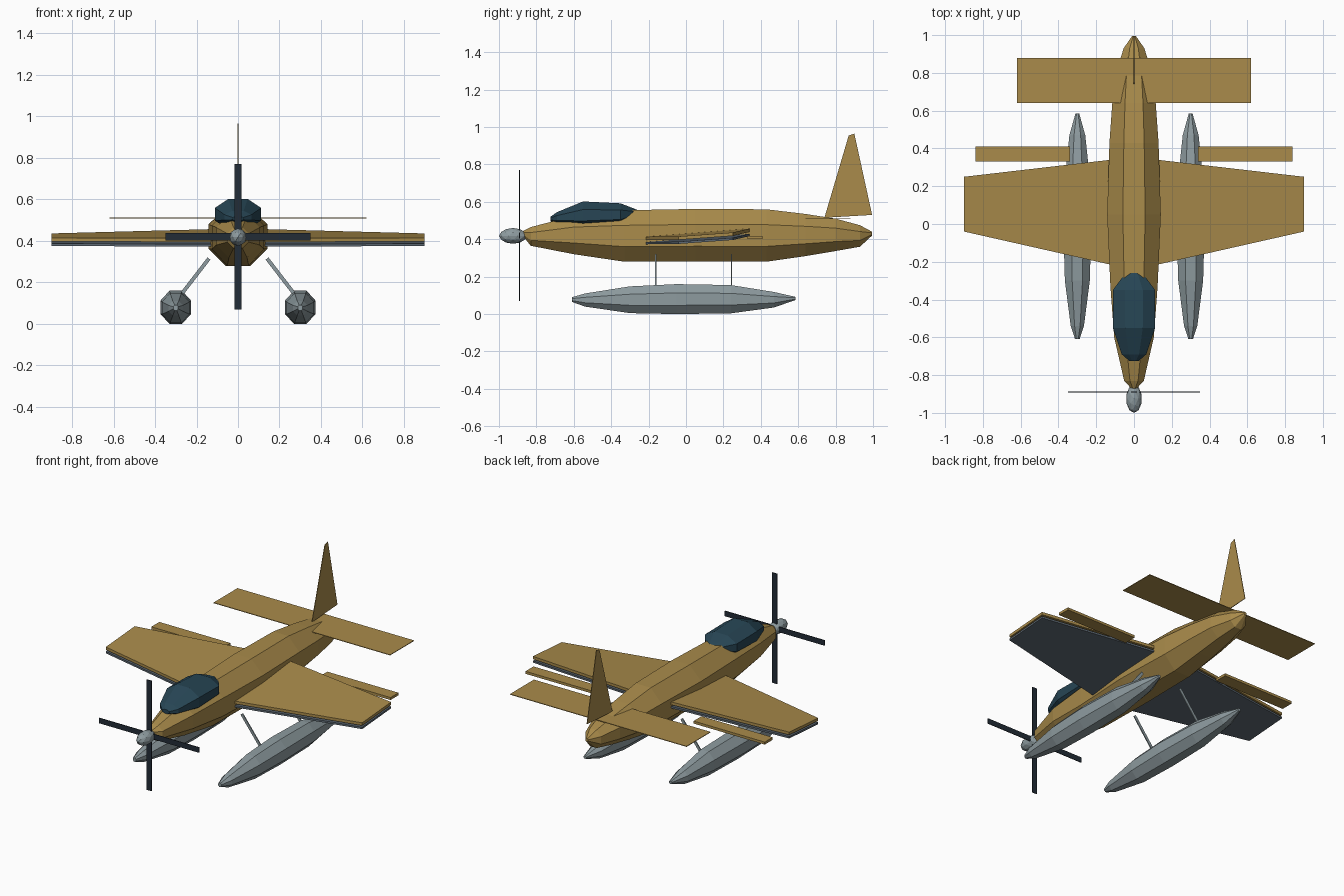
import bpy, bmesh, math
from mathutils import Vector

if "Cube" in bpy.data.objects:
    bpy.data.objects.remove(bpy.data.objects["Cube"])


def material(name, rgb):
    m = bpy.data.materials.new(name)
    m.diffuse_color = (*rgb, 1)
    m.use_nodes = True
    m.node_tree.nodes["Principled BSDF"].inputs["Base Color"].default_value = m.diffuse_color
    return m


GOLD = material("gold_paint", (0.40, 0.26, 0.07))
GREY = material("float_grey", (0.27, 0.33, 0.35))
SLATE = material("slate", (0.11, 0.14, 0.17))
GLASS = material("dark_glass", (0.02, 0.06, 0.09))
DARK = material("propeller_dark", (0.016, 0.025, 0.037))


def finish(name, bm, mat):
    bmesh.ops.recalc_face_normals(bm, faces=bm.faces)
    me = bpy.data.meshes.new(name)
    bm.to_mesh(me)
    bm.free()
    me.materials.append(mat)
    ob = bpy.data.objects.new(name, me)
    bpy.context.collection.objects.link(ob)
    return ob


def loft(name, stations, mat, cx=0, sides=8):
    """Faceted body along y; stations are (y, half width, bottom z, top z)."""
    bm = bmesh.new()
    k = 1 / math.cos(math.pi / sides)
    rings = []
    for y, hw, z0, z1 in stations:
        ring = []
        for i in range(sides):
            a = 2 * math.pi * (i + 0.5) / sides
            ring.append(bm.verts.new((cx + hw * k * math.cos(a), y,
                                      (z0 + z1) / 2 + (z1 - z0) / 2 * k * math.sin(a))))
        rings.append(ring)
    for a, b in zip(rings, rings[1:]):
        for i in range(sides):
            j = (i + 1) % sides
            bm.faces.new((a[i], a[j], b[j], b[i]))
    bm.faces.new(rings[0])
    bm.faces.new(rings[-1])
    return finish(name, bm, mat)


def prism(name, points, offset, mat):
    """Polygon extruded along an offset vector."""
    bm = bmesh.new()
    f = bm.faces.new([bm.verts.new(p) for p in points])
    r = bmesh.ops.extrude_face_region(bm, geom=[f])
    verts = [v for v in r["geom"] if isinstance(v, bmesh.types.BMVert)]
    bmesh.ops.translate(bm, verts=verts, vec=offset)
    return finish(name, bm, mat)


def box(name, lo, hi, mat):
    pts = [(lo[0], lo[1], lo[2]), (hi[0], lo[1], lo[2]), (hi[0], hi[1], lo[2]), (lo[0], hi[1], lo[2])]
    return prism(name, pts, (0, 0, hi[2] - lo[2]), mat)


# Fuselage
loft("fuselage", [
    (-0.87, 0.015, 0.415, 0.445), (-0.83, 0.052, 0.365, 0.465), (-0.60, 0.105, 0.32, 0.525),
    (-0.33, 0.125, 0.28, 0.555), (0.05, 0.142, 0.28, 0.562), (0.43, 0.130, 0.28, 0.56),
    (0.64, 0.115, 0.31, 0.535), (0.80, 0.095, 0.337, 0.51), (0.93, 0.055, 0.36, 0.475),
    (0.995, 0.01, 0.42, 0.44)], GOLD)

# Canopy
loft("canopy", [
    (-0.725, 0.025, 0.495, 0.52), (-0.69, 0.065, 0.482, 0.545), (-0.55, 0.112, 0.455, 0.602),
    (-0.35, 0.112, 0.47, 0.592), (-0.28, 0.06, 0.51, 0.565), (-0.25, 0.025, 0.535, 0.552)], GLASS)

# Spinner
bm = bmesh.new()
bmesh.ops.create_icosphere(bm, subdivisions=2, radius=1)
bmesh.ops.scale(bm, verts=bm.verts, vec=(0.042, 0.075, 0.042))
bmesh.ops.translate(bm, verts=bm.verts, vec=(0, -0.925, 0.418))
finish("spinner", bm, GREY)

# Propeller blades
box("propeller_vertical", (-0.017, -0.892, 0.07), (0.017, -0.888, 0.77), DARK)
box("propeller_horizontal", (-0.35, -0.892, 0.403), (0.35, -0.888, 0.437), DARK)

# Tailplane and fin
box("tailplane", (-0.62, 0.64, 0.508), (0.62, 0.88, 0.512), GOLD)
prism("tail_fin", [(-0.002, 0.74, 0.515), (-0.002, 0.87, 0.955), (-0.002, 0.90, 0.965),
                   (-0.002, 0.995, 0.53)], (0.004, 0, 0), GOLD)

for side, s in (("left", -1), ("right", 1)):
    # Wing skin with a slate panel beneath it
    def wing(part, dz, thick, mat):
        prism(f"{side}_{part}", [(s * 0.08, -0.225, 0.395 + dz), (s * 0.9, -0.04, 0.397 + dz),
                                 (s * 0.9, 0.25, 0.418 + dz), (s * 0.08, 0.345, 0.44 + dz)],
              (0, 0, thick), mat)
    wing("wing", 0, 0.018, GOLD)
    wing("wing_underside", -0.022, 0.012, SLATE)

    # Flap
    xs = sorted((s * 0.34, s * 0.84))
    box(f"{side}_flap", (xs[0], 0.33, 0.402), (xs[1], 0.41, 0.418), GOLD)

    # Float
    loft(f"{side}_float", [
        (-0.61, 0.012, 0.065, 0.09), (-0.54, 0.035, 0.04, 0.11), (-0.30, 0.066, 0.005, 0.148),
        (-0.05, 0.073, 0.0, 0.16), (0.24, 0.066, 0.004, 0.155), (0.47, 0.042, 0.035, 0.118),
        (0.585, 0.01, 0.075, 0.092)], GREY, cx=s * 0.3)

    # Float struts
    for end, y in (("front", -0.165), ("rear", 0.24)):
        a, b = Vector((s * 0.14, y, 0.315)), Vector((s * 0.275, y, 0.14))
        n = (b - a).normalized().cross(Vector((0, 1, 0))) * 0.009
        prism(f"{side}_{end}_strut", [a - n, a + n, b + n, b - n], (0, 0.006, 0), GREY)
